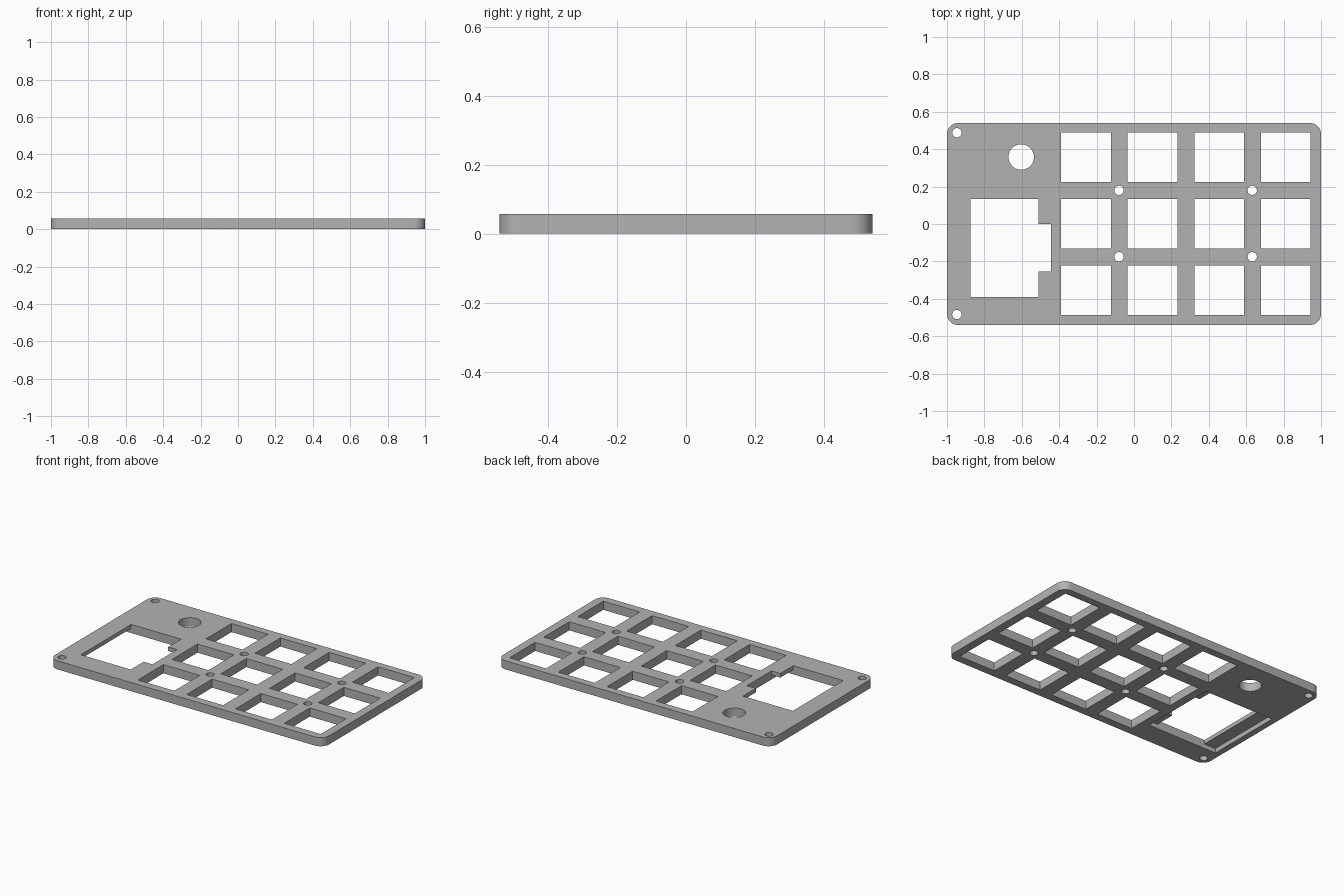
import bpy, bmesh, math

if "Cube" in bpy.data.objects:
    bpy.data.objects.remove(bpy.data.objects["Cube"])

THICK = 0.057   # plate thickness
LEDGE = 0.03    # depth of the pocket in the underside


def circle(cx, cy, r, n):
    return [(cx + r * math.cos(2 * math.pi * i / n),
             cy + r * math.sin(2 * math.pi * i / n)) for i in range(n)]


def rect(x0, y0, x1, y1):
    return [(x0, y0), (x1, y0), (x1, y1), (x0, y1)]


def rounded_rect(hx, hy, r, steps=10):
    pts = []
    for k, (sx, sy) in enumerate([(1, 1), (-1, 1), (-1, -1), (1, -1)]):
        for i in range(steps + 1):
            a = math.pi / 2 * (k + i / steps)
            pts.append((sx * (hx - r) + r * math.cos(a), sy * (hy - r) + r * math.sin(a)))
    return pts


def prisms(name, profiles, z0, z1):
    """One object holding an upright prism for each outline."""
    bm = bmesh.new()
    for pts in profiles:
        low = [bm.verts.new((x, y, z0)) for x, y in pts]
        high = [bm.verts.new((x, y, z1)) for x, y in pts]
        bm.faces.new(low[::-1])
        bm.faces.new(high)
        n = len(pts)
        for i in range(n):
            j = (i + 1) % n
            bm.faces.new((low[i], low[j], high[j], high[i]))
    me = bpy.data.meshes.new(name)
    bm.to_mesh(me)
    bm.free()
    ob = bpy.data.objects.new(name, me)
    bpy.context.collection.objects.link(ob)
    return ob


# Plate with rounded corners
plate = prisms("keypad_plate", [rounded_rect(1.0, 0.54, 0.06)], 0, THICK)
grey = bpy.data.materials.new("grey")
grey.diffuse_color = (0.45, 0.45, 0.45, 1)
grey.use_nodes = True
grey.node_tree.nodes["Principled BSDF"].inputs["Base Color"].default_value = grey.diffuse_color
plate.data.materials.append(grey)

# Four by three grid of square key openings
holes = []
half = 0.133
for col in range(4):
    for row in range(3):
        x, y = -0.257 + 0.3563 * col, 0.357 - 0.3555 * row
        holes.append(rect(x - half, y - half, x + half, y + half))

# Screw holes between the keys and at the left corners, and the knob hole
for x, y in [(-0.08, 0.18), (0.632, 0.18), (-0.08, -0.175), (0.632, -0.175),
             (-0.947, 0.488), (-0.947, -0.484)]:
    holes.append(circle(x, y, 0.025, 24))
holes.append(circle(-0.603, 0.358, 0.068, 40))

# Display window with a notch on its right side
holes.append([(-0.875, -0.39), (-0.51, -0.39), (-0.51, -0.255), (-0.445, -0.255),
              (-0.445, 0.0), (-0.51, 0.0), (-0.51, 0.135), (-0.875, 0.135)])

# Pocket under the window, then the through holes
pocket = prisms("pocket_cutter", [rect(-0.96, -0.39, -0.445, 0.135)], -0.1, LEDGE)
through = prisms("hole_cutter", holes, -0.2, 0.2)

bpy.context.view_layer.objects.active = plate
plate.select_set(True)
for cutter in (pocket, through):
    mod = plate.modifiers.new(cutter.name, 'BOOLEAN')
    mod.operation = 'DIFFERENCE'
    mod.solver = 'EXACT'
    mod.object = cutter
    cutter.hide_render = True
    bpy.ops.object.modifier_apply(modifier=mod.name)
    bpy.data.objects.remove(cutter)

# Smooth round walls, sharp rims
bpy.ops.object.shade_smooth_by_angle(angle=math.radians(30))
